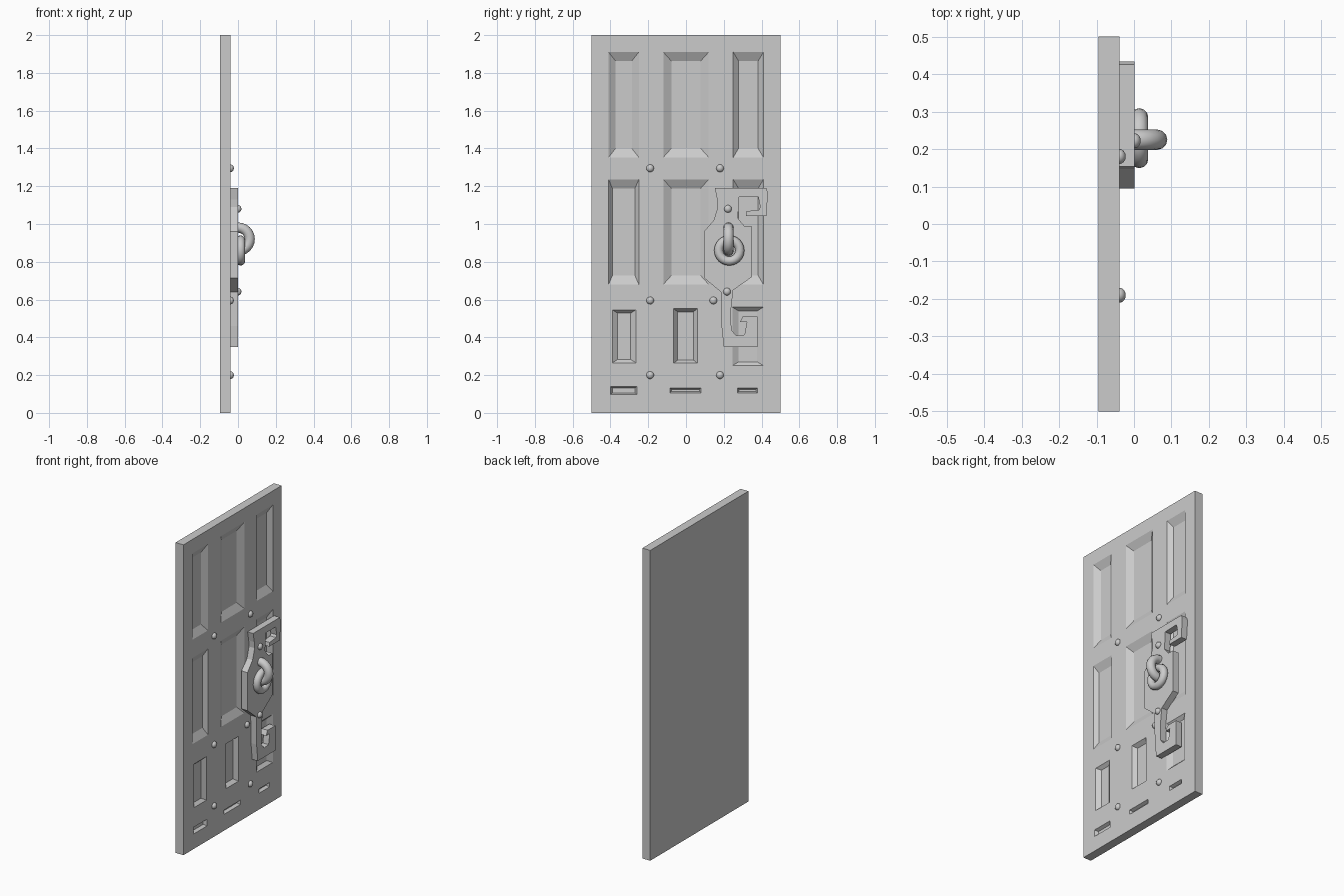
import bpy, bmesh
from math import sin, cos, pi
from mathutils import Vector

if "Cube" in bpy.data.objects:
    bpy.data.objects.remove(bpy.data.objects["Cube"])

FACE, BACK, PLATE = -0.039, -0.095, 0.001


def make(name, bm, smooth=False):
    bmesh.ops.recalc_face_normals(bm, faces=bm.faces[:])
    me = bpy.data.meshes.new(name)
    bm.to_mesh(me)
    bm.free()
    for p in me.polygons:
        p.use_smooth = smooth
    ob = bpy.data.objects.new(name, me)
    bpy.context.scene.collection.objects.link(ob)
    return ob


def frustum(bm, sections):
    """Closed box through (x, y0, y1, z0, z1) rectangles."""
    loops = [[bm.verts.new((x, y, z)) for y, z in
              ((y0, z0), (y1, z0), (y1, z1), (y0, z1))]
             for x, y0, y1, z0, z1 in sections]
    bm.faces.new(loops[0])
    bm.faces.new(loops[-1])
    for a, b in zip(loops, loops[1:]):
        for i in range(4):
            j = (i + 1) % 4
            bm.faces.new((a[i], a[j], b[j], b[i]))


# Door slab
bm = bmesh.new()
frustum(bm, [(BACK, -0.5, 0.5, 0, 2), (FACE, -0.5, 0.5, 0, 2)])
door = make("door_slab", bm)

# Sunken panels: y0, y1, z0, z1, side slope width, end slope width, depth
panels = []
for z0, z1 in ((1.353, 1.91), (0.68, 1.236)):
    panels += [(-0.12, 0.12, z0, z1, 0.042, 0.047, 0.025),
               (0.25, 0.41, z0, z1, 0.028, 0.047, 0.025)]
panels += [(-0.41, -0.25, 1.353, 1.91, 0.037, 0.047, 0.025),
           (-0.41, -0.25, 0.68, 1.236, 0.02, 0.047, 0.025),
           (-0.39, -0.265, 0.265, 0.546, 0.028, 0.018, 0.02),
           (-0.065, 0.06, 0.263, 0.552, 0.021, 0.017, 0.025),
           (0.245, 0.41, 0.25, 0.56, 0.033, 0.02, 0.02),
           (-0.4, -0.26, 0.097, 0.14, 0.01, 0.009, 0.02),
           (-0.085, 0.08, 0.105, 0.133, 0.008, 0.008, 0.02),
           (0.272, 0.378, 0.105, 0.133, 0.008, 0.008, 0.02)]
bm = bmesh.new()
for y0, y1, z0, z1, sy, sz, d in panels:
    frustum(bm, [(FACE + 0.02, y0, y1, z0, z1), (FACE, y0, y1, z0, z1),
                 (FACE - d, y0 + sy, y1 - sy, z0 + sz, z1 - sz)])
cutter = make("panel_cutter", bm)
cutter.hide_render = True
mod = door.modifiers.new("panels", 'BOOLEAN')
mod.operation, mod.solver, mod.object = 'DIFFERENCE', 'EXACT', cutter
bpy.context.view_layer.objects.active = door
bpy.ops.object.modifier_apply(modifier=mod.name)
bpy.data.objects.remove(cutter)

# Lock plate with hooked ends
outline = [(.153, 1.19), (.425, 1.19), (.434, 1.165), (.425, 1.043), (.317, 1.043),
           (.321, 1.068), (.385, 1.075), (.393, 1.09), (.382, 1.146), (.28, 1.143),
           (.275, 1.03), (.31, .988), (.35, .988), (.35, .72), (.25, .65),
           (.238, .545), (.24, .44), (.265, .41), (.31, .414), (.322, .48),
           (.285, .48), (.3, .51), (.378, .51), (.378, .35), (.2, .35),
           (.188, .46), (.185, .64), (.095, .715), (.095, .96), (.147, 1.02),
           (.168, 1.09), (.165, 1.13)]
bm = bmesh.new()
base = bm.faces.new([bm.verts.new((FACE - 0.002, y, z)) for y, z in outline])
ext = bmesh.ops.extrude_face_region(bm, geom=[base], use_keep_orig=True)
top = [v for v in ext["geom"] if isinstance(v, bmesh.types.BMVert)]
bmesh.ops.translate(bm, verts=top, vec=(PLATE - FACE + 0.002, 0, 0))
make("lock_plate", bm)

# Rivets on the door and plate
rivets = [(FACE, y, z) for y in (-0.19, 0.18) for z in (1.295, 0.2)]
rivets += [(FACE, -0.19, 0.595), (FACE, 0.145, 0.595),
           (PLATE, 0.222, 1.08), (PLATE, 0.217, 0.642)]
for x, y, z in rivets:
    bm = bmesh.new()
    bmesh.ops.create_uvsphere(bm, u_segments=16, v_segments=10, radius=0.02)
    bmesh.ops.scale(bm, verts=bm.verts[:], vec=(0.85, 1, 1))
    bmesh.ops.translate(bm, verts=bm.verts[:], vec=(x, y, z))
    make("rivet", bm, True)


def torus(name, centre, u, v, w, major, minor, n=24, m=12):
    """Ring in the plane u, v with axis w."""
    c, u, v, w = Vector(centre), Vector(u), Vector(v), Vector(w)
    bm = bmesh.new()
    rings = []
    for i in range(n):
        a = 2 * pi * i / n
        r = u * cos(a) + v * sin(a)
        rings.append([bm.verts.new(c + r * (major + minor * cos(2 * pi * k / m))
                                   + w * minor * sin(2 * pi * k / m)) for k in range(m)])
    for i in range(n):
        a, b = rings[i], rings[(i + 1) % n]
        for k in range(m):
            j = (k + 1) % m
            bm.faces.new((a[k], a[j], b[j], b[k]))
    return bm


X, Y, Z = (1, 0, 0), (0, 1, 0), (0, 0, 1)
# Staple: half ring standing out of the plate
bm = torus("staple", (PLATE, 0.225, 0.92), X, Z, Y, 0.061, 0.027)
bmesh.ops.bisect_plane(bm, geom=bm.verts[:] + bm.edges[:] + bm.faces[:],
                       plane_co=(PLATE - 0.01, 0, 0), plane_no=X, clear_inner=True)
make("handle_staple", bm, True)
# Hanging ring
make("handle_ring", torus("ring", (0.014, 0.229, 0.86), Y, Z, X, 0.056, 0.024), True)
